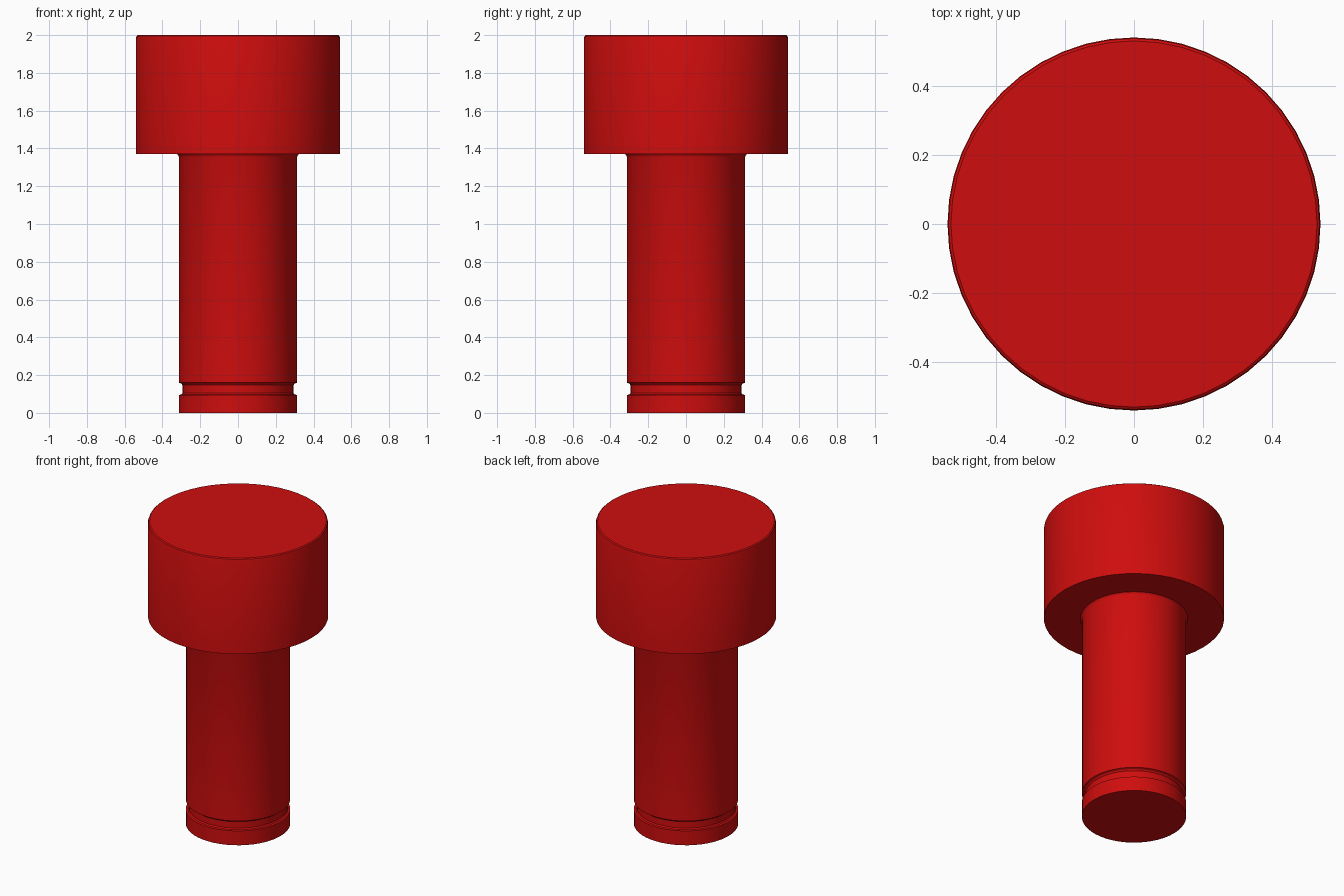
import bpy
import bmesh
import math

cube = bpy.data.objects.get("Cube")
if cube:
    bpy.data.objects.remove(cube, do_unlink=True)

SEGMENTS = 48

# Single red finish
red = bpy.data.materials.new("red")
red.use_nodes = True
colour = (0.62, 0.004, 0.004, 1)
red.diffuse_color = colour
red.node_tree.nodes["Principled BSDF"].inputs["Base Color"].default_value = colour


def lathe(name, profile):
    """Spin a (radius, height) profile around z and cap both ends."""
    bm = bmesh.new()
    rings = []
    for r, z in profile:
        ring = []
        for i in range(SEGMENTS):
            a = math.tau * i / SEGMENTS
            ring.append(bm.verts.new((r * math.cos(a), r * math.sin(a), z)))
        rings.append(ring)
    for low, high in zip(rings, rings[1:]):
        for i in range(SEGMENTS):
            j = (i + 1) % SEGMENTS
            bm.faces.new((low[i], low[j], high[j], high[i]))
    bm.faces.new(rings[0][::-1])
    bm.faces.new(rings[-1])
    mesh = bpy.data.meshes.new(name)
    bm.to_mesh(mesh)
    bm.free()
    mesh.materials.append(red)
    obj = bpy.data.objects.new(name, mesh)
    bpy.context.collection.objects.link(obj)
    bpy.ops.object.select_all(action="DESELECT")
    obj.select_set(True)
    bpy.context.view_layer.objects.active = obj
    bpy.ops.object.shade_smooth_by_angle(angle=math.radians(30))
    return obj


# Pin: foot, retaining groove, long shank, small fillet, wide head
lathe("headed_pin", [
    (0.313, 0), (0.313, 0.095),
    (0.3, 0.097), (0.294, 0.105), (0.294, 0.147), (0.3, 0.155),
    (0.313, 0.16), (0.313, 1.355),
    (0.316, 1.363), (0.322, 1.37),
    (0.54, 1.37), (0.54, 1.985), (0.537, 1.995), (0.53, 2),
])
